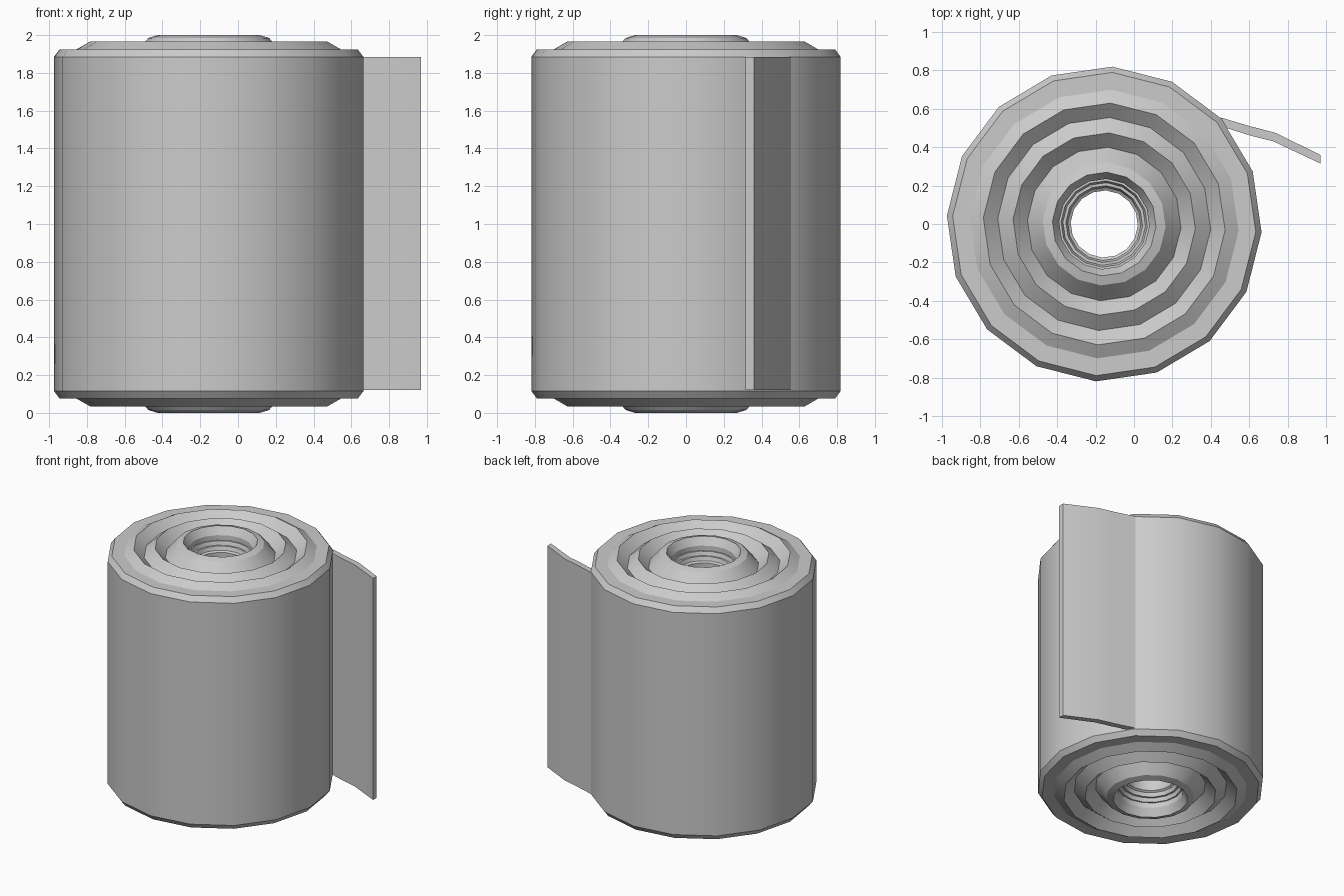
import bpy, bmesh, math

if "Cube" in bpy.data.objects:
    bpy.data.objects.remove(bpy.data.objects["Cube"])

SIDES = 16
TURN = math.radians(-3)
CX = -0.155


def finish(name, bm):
    bmesh.ops.recalc_face_normals(bm, faces=bm.faces[:])
    me = bpy.data.meshes.new(name)
    bm.to_mesh(me)
    bm.free()
    ob = bpy.data.objects.new(name, me)
    bpy.context.collection.objects.link(ob)
    bpy.ops.object.select_all(action='DESELECT')
    ob.select_set(True)
    bpy.context.view_layer.objects.active = ob
    bpy.ops.object.shade_smooth_by_angle(angle=math.radians(24))
    return ob


def lathe(name, half):
    """Revolve a closed profile; the lower half mirrors the upper about z = 1."""
    prof = half + [(r, 2 - z) for r, z in reversed(half)]
    bm = bmesh.new()
    rings = []
    for i in range(SIDES):
        a = TURN + math.tau * i / SIDES
        rings.append([bm.verts.new((CX + r * math.cos(a), r * math.sin(a), z))
                      for r, z in prof])
    n = len(prof)
    for i in range(SIDES):
        p, q = rings[i], rings[(i + 1) % SIDES]
        for j in range(n):
            k = (j + 1) % n
            bm.faces.new((p[j], q[j], q[k], p[k]))
    return finish(name, bm)


# Wound layers: ridged ends, from the inner opening out to the rim
lathe("wound_roll", [
    (0.235, 1.94), (0.27, 2.0), (0.32, 1.985), (0.40, 1.89), (0.475, 1.965),
    (0.555, 1.90), (0.63, 1.965), (0.70, 1.925), (0.79, 1.925), (0.82, 1.885)][::-1])

# Hollow core, recessed with small steps
lathe("core_tube", [
    (0.245, 1.90), (0.225, 1.90), (0.215, 1.87), (0.20, 1.87),
    (0.19, 1.84), (0.175, 1.83)])

# Loose sheet end hanging off the roll
outline = [(0.45, 0.555), (0.60, 0.51), (0.735, 0.475), (0.97, 0.36),
           (0.97, 0.315), (0.725, 0.43), (0.60, 0.462), (0.48, 0.50)]
bm = bmesh.new()
face = bm.faces.new([bm.verts.new((x, y, 0.12)) for x, y in outline])
res = bmesh.ops.extrude_face_region(bm, geom=[face])
up = [v for v in res["geom"] if isinstance(v, bmesh.types.BMVert)]
bmesh.ops.translate(bm, verts=up, vec=(0, 0, 1.765))
if not any(all(abs(v.co.z - 0.12) < 1e-5 for v in f.verts) for f in bm.faces):
    bm.faces.new([v for v in bm.verts if v not in up])
finish("loose_end", bm)
